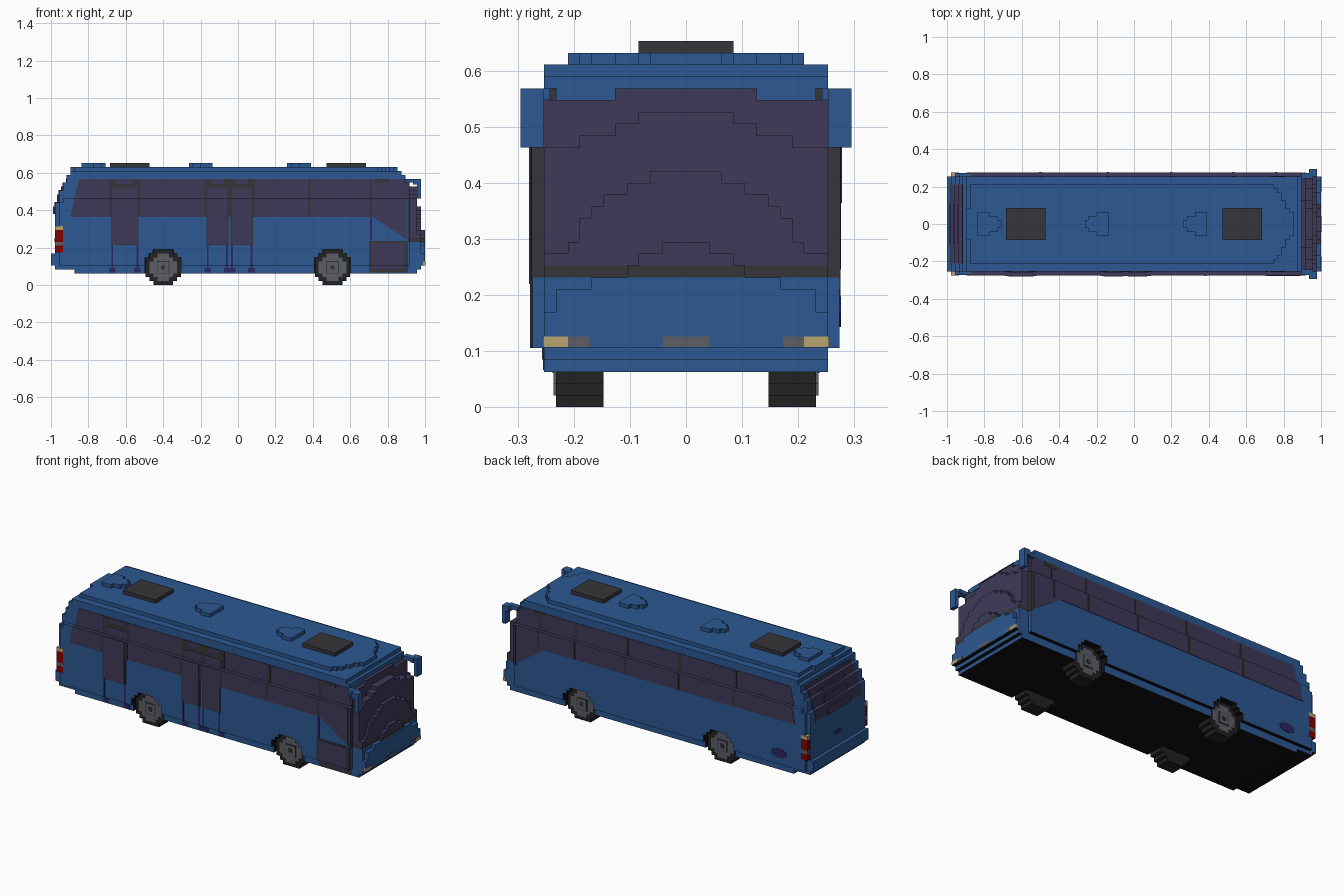
import bpy, bmesh, math

cube = bpy.data.objects.get("Cube")
if cube:
    bpy.data.objects.remove(cube)

V = 2 / 95  # block size; box() works in blocks, x counted from the rear


# Materials
def lin(c):
    c /= 255
    return c / 12.92 if c < 0.04045 else ((c + 0.055) / 1.055) ** 2.4


PALETTE = [("body blue", 44, 88, 146), ("tinted glass", 62, 58, 90), ("dark trim", 54, 53, 58),
           ("tyre black", 34, 34, 34), ("hub grey", 93, 94, 102), ("lamp red", 130, 0, 0),
           ("lamp cream", 184, 162, 112), ("underbody black", 17, 17, 17), ("navy shadow", 42, 40, 98)]
BLUE, GLASS, TRIM, TYRE, GREY, RED, CREAM, UNDER, NAVY = range(9)
MATS = []
for name, *rgb in PALETTE:
    m = bpy.data.materials.new(name)
    m.use_nodes = True
    col = [lin(c) for c in rgb] + [1]
    m.diffuse_color = col
    m.node_tree.nodes["Principled BSDF"].inputs["Base Color"].default_value = col
    MATS.append(m)


# Helpers
def prism(bm, pts, axis, a, b, mat):
    """Extrude a 2D outline (real units) along 'x', 'y' or 'z' from a to b."""
    def at(p, d):
        return {"x": (d, p[0], p[1]), "y": (p[0], d, p[1]), "z": (p[0], p[1], d)}[axis]
    lo = [bm.verts.new(at(p, a)) for p in pts]
    hi = [bm.verts.new(at(p, b)) for p in pts]
    n = len(pts)
    faces = [bm.faces.new(lo), bm.faces.new(hi)]
    faces += [bm.faces.new((lo[i], lo[(i + 1) % n], hi[(i + 1) % n], hi[i])) for i in range(n)]
    for f in faces:
        f.material_index = mat


def box(bm, x0, x1, y0, y1, z0, z1, mat):
    x0, x1 = x0 * V - 1, x1 * V - 1
    pts = [(x0, y0 * V), (x1, y0 * V), (x1, y1 * V), (x0, y1 * V)]
    prism(bm, pts, "z", z0 * V, z1 * V, mat)


def make(name, bm, underside=False):
    bmesh.ops.recalc_face_normals(bm, faces=bm.faces)
    bm.normal_update()
    if underside:  # faces looking down near the ground are the dark chassis
        for f in bm.faces:
            if f.normal.z < -0.9 and f.calc_center_median().z < 5.5 * V:
                f.material_index = UNDER
    me = bpy.data.meshes.new(name)
    bm.to_mesh(me)
    bm.free()
    for m in MATS:
        me.materials.append(m)
    ob = bpy.data.objects.new(name, me)
    bpy.context.collection.objects.link(ob)
    return ob


def mirror_outline(half):
    return half + [(-a, b) for a, b in reversed(half)]


# Main body shell: stepped cross-section along the length
bm = bmesh.new()
half = [(12, 3), (12, 5), (13, 5), (13, 22), (12, 22), (12, 29)]
prism(bm, mirror_outline([(y * V, z * V) for y, z in half]), "x", 6 * V - 1, 88 * V - 1, BLUE)
body = make("body_shell", bm, True)

# Wheel arches cut with stepped discs
WHEELS = (28.5, 71.5)


def stepped(cx, steps, grow=0.0):
    return [(cx * V - 1 + a * V, b * V) for a, b in mirror_outline(
        [(w + grow, z) for w, z in steps])]


bm = bmesh.new()
arch = [(4.5, -1), (4.5, 7), (3.5, 7), (3.5, 8), (2.5, 8), (2.5, 9)]
for cx in WHEELS:
    for s in (-1, 1):
        prism(bm, stepped(cx, arch, 0.06), "y", s * 6.5 * V, s * 14 * V, UNDER)
cutter = make("arch_cutter", bm)
cutter.hide_render = True
cutter.hide_viewport = True
mod = body.modifiers.new("wheel arches", "BOOLEAN")
mod.operation, mod.solver, mod.object = "DIFFERENCE", "EXACT", cutter

# Wheels: stepped tyre, hub disc and square cap
tyre = [(2.5, 0), (2.5, 1), (3.5, 1), (3.5, 2), (4.5, 2)] + arch[1:]
hub = [(1.5, 1), (1.5, 2), (2.5, 2), (2.5, 3), (3.5, 3), (3.5, 6), (2.5, 6), (2.5, 7), (1.5, 7), (1.5, 8)]
for cx, end in zip(WHEELS, ("rear", "front")):
    for s, side in ((-1, "door_side"), (1, "road_side")):
        bm = bmesh.new()
        prism(bm, stepped(cx, tyre), "y", s * 7 * V, s * 11 * V, TYRE)
        prism(bm, stepped(cx, hub), "y", s * 10.5 * V, s * 11.2 * V, GREY)
        for r, d, m in ((1.6, 11.3, TRIM), (1.4, 11.4, GREY), (0.5, 11.6, TRIM)):
            box(bm, cx - r, cx + r, s * 11, s * d, 4.5 - r, 4.5 + r, m)
        make(f"{end}_wheel_{side}", bm)


# Nose: stacked slices, each row is (bottom, top, half width)
def nose_mat(z):
    return BLUE if z < 11 or z >= 27 else TRIM if z < 12 else GLASS


NOSE = [
    (94, 95, [(5, 8, 12), (8, 10, 11), (10, 11, 8), (11, 12, 5), (12, 13, 4), (13, 14, 2)]),
    (93, 94, [(4, 11, 12), (11, 12, 12), (12, 13, 12), (13, 14, 10), (14, 16, 9), (16, 17, 8),
              (17, 18, 7), (18, 19, 5), (19, 20, 3)]),
    (91, 93, [(3, 11, 12), (11, 12, 12), (12, 22, 12), (22, 23, 9), (23, 24, 6), (24, 25, 4)]),
    (89, 91, [(3, 11, 12), (11, 12, 12), (12, 26, 12), (26, 27, 6)]),
    (88, 89, [(3, 11, 12), (11, 27, 12)]),
]
bm = bmesh.new()
for x0, x1, rows in NOSE:
    for z0, z1, w in rows:
        box(bm, x0, x1, -w, w, z0, z1, nose_mat(z0))
box(bm, 88, 90, -12, 12, 27, 28, BLUE)
box(bm, 88, 89, -12, 12, 28, 29, BLUE)
for s in (-1, 1):
    box(bm, 88, 91, s * 12, s * 13, 5, 22, BLUE)             # side skirt to the corner
    box(bm, 90.5, 91.1, s * 12, s * 13.1, 11, 22, TRIM)      # corner pillar
    box(bm, 89, 90, s * 6, s * 11, 26, 27, BLUE)
make("nose", bm, True)

# Rear: stepped slices with tinted window in the middle
bm = bmesh.new()
REAR = [(0, 5, 8, 0), (1, 4, 21, 18), (2, 4, 24, 21), (3, 4, 26, 24), (4, 4, 28, 26), (5, 4, 29, 0)]
for x, z0, z1, g in REAR:
    box(bm, x, x + 1, -12, 12, z0, z1, BLUE)
    if g:
        top = min(z1, 27)
        box(bm, x - 0.12, x + 0.9, -10, 10, g, top + 0.1, GLASS)
        box(bm, x - 0.5, x + 0.9, -5, 5, g, top - 1, GLASS)
for s in (-1, 1):
    box(bm, 3, 6, s * 12, s * 13, 5, 22, BLUE)
    box(bm, 2, 3, s * 12, s * 13, 5, 8.3, BLUE)
    box(bm, 2, 3, s * 12, s * 13, 15, 21, BLUE)
box(bm, 0.9, 1, -1.5, 1.5, 11, 12, NAVY)
make("rear_end", bm, True)

# Tail lamps
bm = bmesh.new()
for s in (-1, 1):
    for z0, z1, m in ((8.3, 10, RED), (10, 11, GREY), (11, 14, RED), (14, 15, CREAM)):
        box(bm, 1.05, 3.05, s * 11.9, s * 13.1, z0, z1, m)
make("tail_lamps", bm)

# Head lamps and grille plates
bm = bmesh.new()
for s in (-1, 1):
    box(bm, 94.5, 95.1, s * 10, s * 12.1, 5.1, 6, CREAM)
    box(bm, 94.9, 95.1, s * 8.2, s * 10, 5.1, 6, GREY)
    box(bm, 94.9, 95.05, s * 2, s * 6, 5.1, 6, BLUE)
box(bm, 94.9, 95.1, -2, 2, 5.1, 6, GREY)
make("nose_lamps", bm)

# Raised roof deck with stepped ends
bm = bmesh.new()
deck = [(5, 4), (6, 10), (83, 10), (84, 8), (85, 6), (86, 4), (87, 3)]
for (x0, w), x1 in zip(deck, [6, 83, 84, 85, 86, 87, 88]):
    w = w if x0 != 83 else 9
    box(bm, x0, x1, -w, w, 28.9, 30, BLUE)
make("roof_deck", bm)

# Roof hatches and vents
for x0, name in ((15, "rear_hatch"), (70, "front_hatch")):
    bm = bmesh.new()
    box(bm, x0, x0 + 10, -4, 4, 30, 31, TRIM)
    make(name, bm)
vent = [(0, 1), (1, 1), (1, 2), (3, 2), (3, 3), (6, 3)]
for i, (tip, d) in enumerate(((13.8, -1), (35, 1), (60, 1))):
    bm = bmesh.new()
    pts = [((tip + d * x) * V - 1, y * V) for x, y in vent]
    prism(bm, pts + [(x, -y) for x, y in reversed(pts)], "z", 30 * V, 31 * V, BLUE)
    make(f"roof_vent_{i + 1}", bm)

# Wing mirrors on forward-reaching arms
for s, side in ((-1, "door_side"), (1, "road_side")):
    bm = bmesh.new()
    box(bm, 90, 93, s * 11.5, s * 13, 26, 27, BLUE)
    box(bm, 92, 94, s * 12, s * 14, 25.5, 27, BLUE)
    box(bm, 93, 94, s * 12, s * 14, 22, 27, BLUE)
    make(f"mirror_{side}", bm)


# Side plates, split wherever the body width steps
def panel(bm, s, x0, x1, z0, z1, mat, off):
    for lo, hi, w in ((3, 5, 12), (5, 22, 13), (22, 29, 12)):
        a, b = max(lo, z0 / V), min(hi, z1 / V)
        if b > a:
            box(bm, (x0 + 1) / V, (x1 + 1) / V, s * (w - 0.1), s * (w + off), a, b, mat)


def plate(bm, s, w, pts, mat, off):
    prism(bm, pts, "y", s * (w - 0.1) * V, s * (w + off) * V, mat)


Z = 22 * V
for s, side in ((-1, "door_side"), (1, "road_side")):
    bm = bmesh.new()
    plate(bm, s, 12, [(-0.875, Z), (0.91, Z), (0.89, 0.567), (-0.85, 0.567)], GLASS, 0.12)
    plate(bm, s, 13, [(-0.875, Z), (-0.895, 0.364), (0.72, 0.364), (0.9, 0.245), (0.9, Z)], GLASS, 0.12)
    box(bm, 6, 90, s * 12, s * 13.12, 21.9, 22.08, GLASS)
    panel(bm, s, 0.73, 0.81, 0.545, 0.568, TRIM, 0.2)
    for x in (0.38, 0.71) if s < 0 else (-0.5, -0.14, 0.2, 0.53, 0.76):
        panel(bm, s, x - 0.007, x + 0.007, 0.364, 0.565, TRIM, 0.2)
    make(f"windows_{side}", bm)

# Passenger doors: dark frame, tall glass leaves and shaded sills
for name, x0, x1, leaves in (("rear_door", -0.69, -0.52, ((-0.672, -0.538),)),
                             ("middle_door", -0.18, 0.09, ((-0.162, -0.058), (-0.032, 0.072)))):
    bm = bmesh.new()
    panel(bm, -1, x0, x1, 0.364, 0.567, TRIM, 0.2)
    for a, b in leaves:
        panel(bm, -1, a - 0.007, b + 0.007, 0.215, 0.364, TRIM, 0.2)
        panel(bm, -1, a, b, 0.22, 0.515, GLASS, 0.3)
        panel(bm, -1, a + 0.02, b - 0.02, 0.54, 0.567, GLASS, 0.3)
        for e in (a, b):
            panel(bm, -1, e - 0.018, e + 0.018, 0.066, 0.09, NAVY, 0.12)
            panel(bm, -1, e - 0.005, e + 0.005, 0.09, 0.215, NAVY, 0.12)
    make(name, bm)

bm = bmesh.new()
panel(bm, -1, 0.70, 0.91, 0.068, 0.235, TRIM, 0.12)
panel(bm, -1, 0.715, 0.89, 0.085, 0.225, GLASS, 0.2)
panel(bm, -1, 0.705, 0.717, 0.24, 0.36, NAVY, 0.12)
make("front_door", bm)

# Oval filler flap on the road side
bm = bmesh.new()
oval = [(-0.79 + 0.05 * math.cos(t * math.pi / 6), 0.17 + 0.027 * math.sin(t * math.pi / 6)) for t in range(12)]
plate(bm, 1, 13, oval, NAVY, 0.12)
make("filler_flap", bm)
